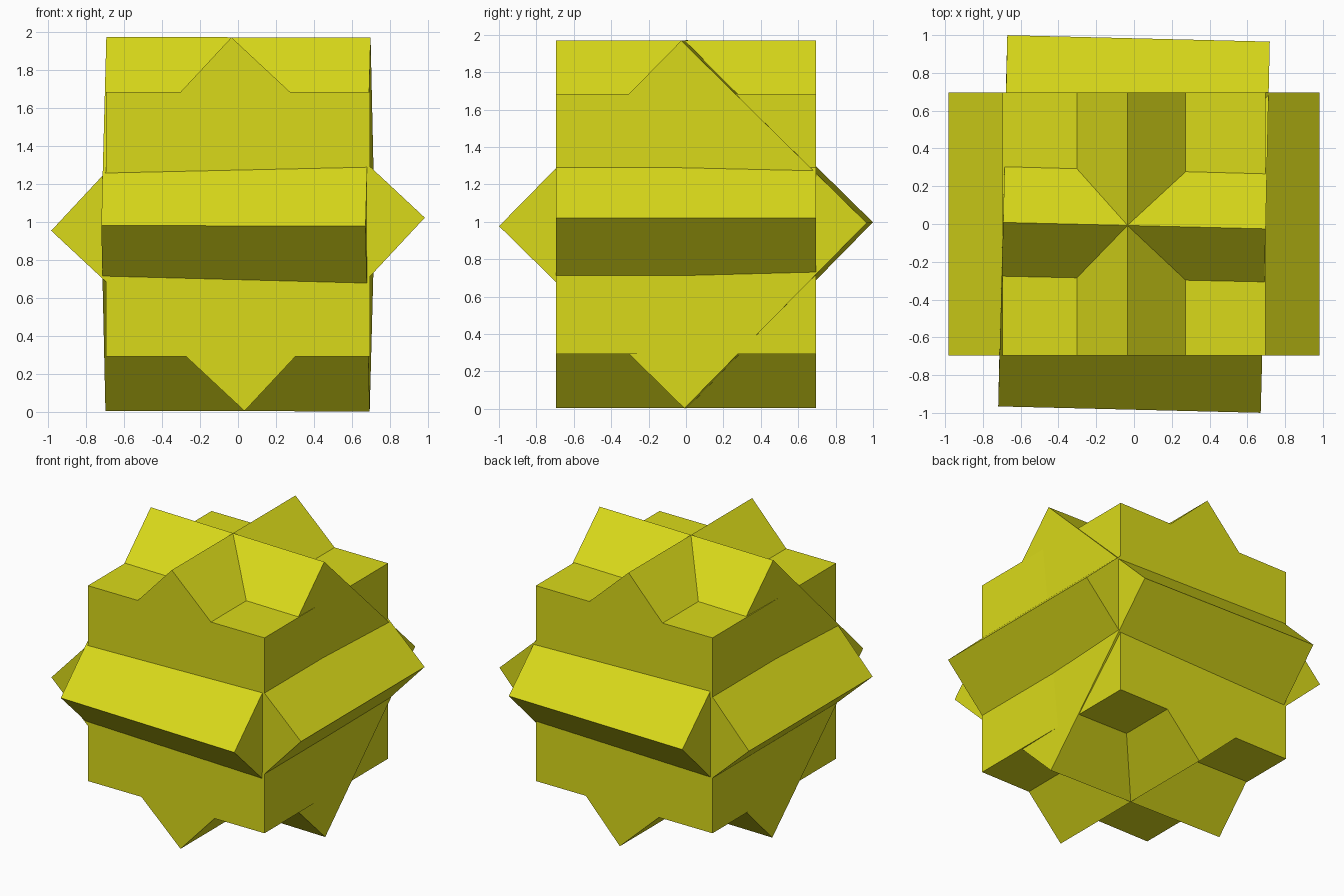
import bpy
from math import radians

if "Cube" in bpy.data.objects:
    bpy.data.objects.remove(bpy.data.objects["Cube"])

HALF = 0.695     # half the edge of every cube
CENTRE = 0.987   # common centre height

yellow = bpy.data.materials.new("yellow")
yellow.diffuse_color = (0.7, 0.7, 0.01, 1)
yellow.use_nodes = True
yellow.node_tree.nodes["Principled BSDF"].inputs["Base Color"].default_value = yellow.diffuse_color


def cube(name, rx=0, ry=0, rz=0):
    bpy.ops.mesh.primitive_cube_add(
        size=2 * HALF, location=(0, 0, CENTRE),
        rotation=(radians(rx), radians(ry), radians(rz)))
    ob = bpy.context.object
    ob.name = name
    ob.data.materials.append(yellow)
    return ob


# Upright cube
cube("upright_cube")
# Cube turned about the front-back axis, ridges left and right
cube("side_ridge_cube", ry=43)
# Cube turned about the left-right axis, slightly skewed, ridges front and back
cube("front_ridge_cube", rx=45.5, ry=0.15, rz=-1.4)
